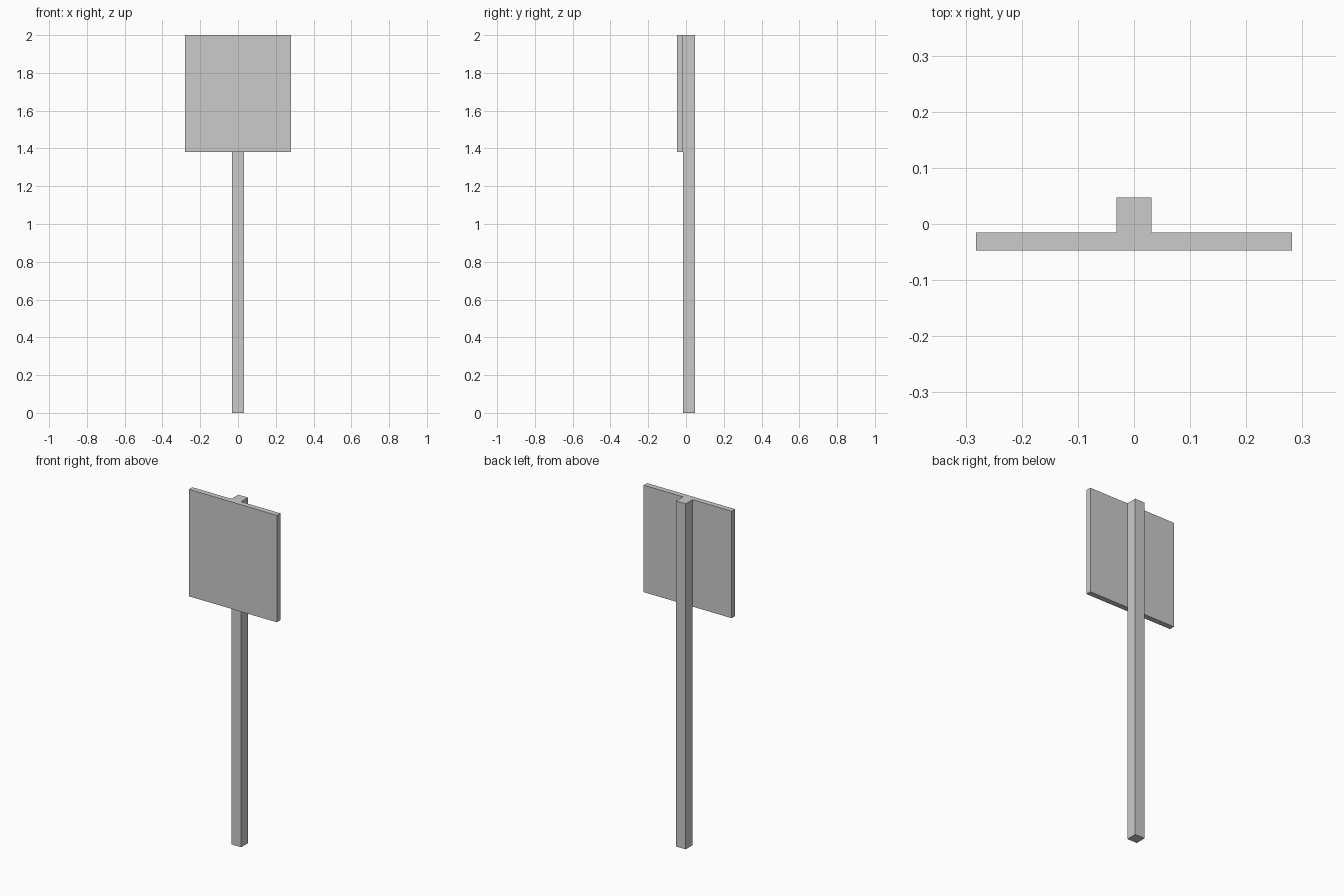
import bpy
import bmesh
from mathutils import Vector

if "Cube" in bpy.data.objects:
    bpy.data.objects.remove(bpy.data.objects["Cube"])


def box(name, lo, hi):
    """Axis-aligned box between two opposite corners."""
    lo, hi = Vector(lo), Vector(hi)
    bm = bmesh.new()
    bmesh.ops.create_cube(bm, size=1)
    bmesh.ops.scale(bm, vec=hi - lo, verts=bm.verts)
    bmesh.ops.translate(bm, vec=(lo + hi) / 2, verts=bm.verts)
    mesh = bpy.data.meshes.new(name)
    bm.to_mesh(mesh)
    bm.free()
    obj = bpy.data.objects.new(name, mesh)
    bpy.context.collection.objects.link(obj)
    return obj


HEIGHT = 2.0
POST_HALF = 0.0313
BOARD_HALF = 0.2815
FRONT, JOINT, BACK = -0.047, -0.0155, 0.047

# Square post, full height, behind the board
box("post", (-POST_HALF, JOINT, 0), (POST_HALF, BACK, HEIGHT))

# Flat sign board fixed to the front of the post
box("sign_board", (-BOARD_HALF, FRONT, 1.381), (BOARD_HALF, JOINT, HEIGHT))
